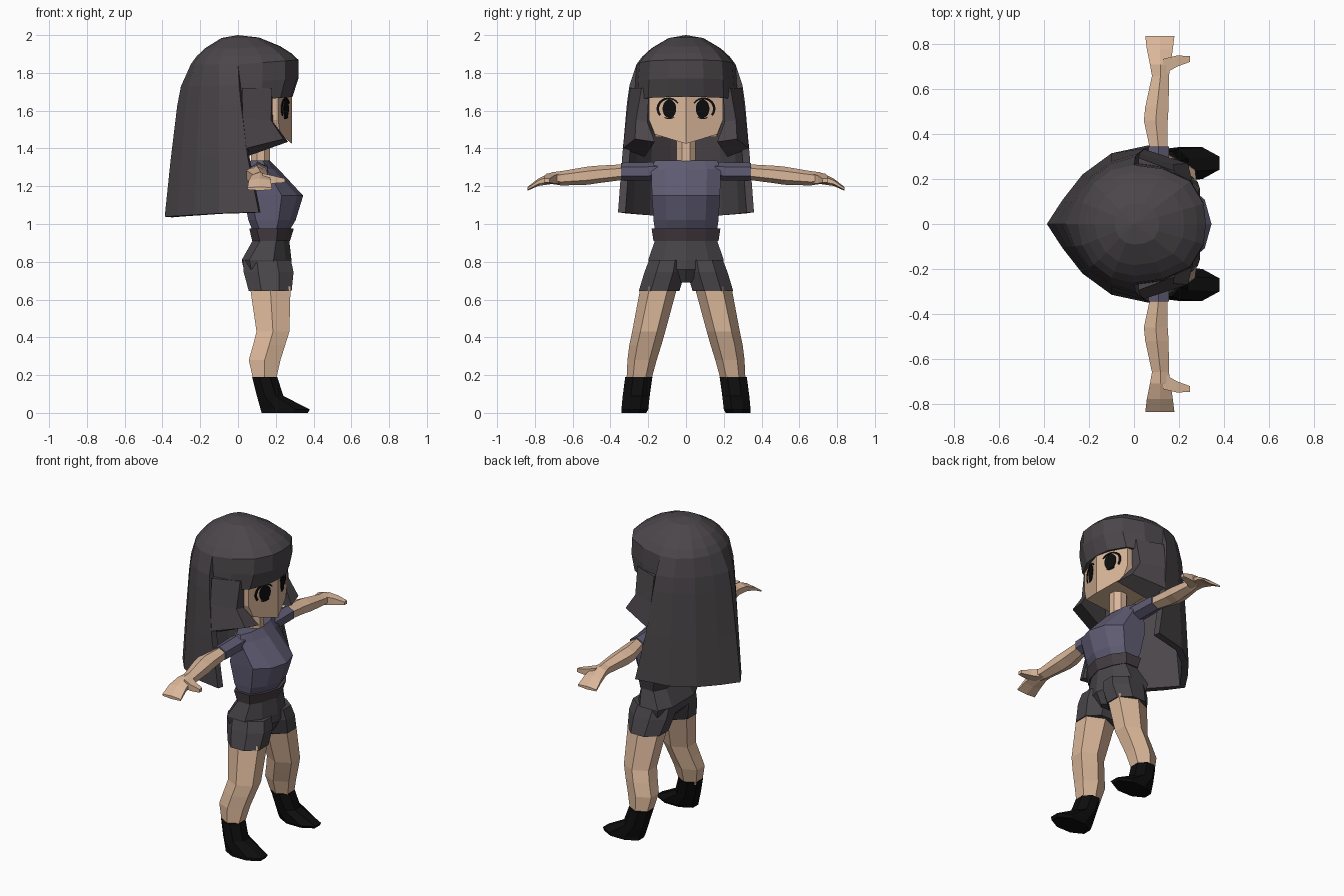
import bpy, bmesh, math
from mathutils import Vector

if "Cube" in bpy.data.objects:
    bpy.data.objects.remove(bpy.data.objects["Cube"])


def material(name, rgb):
    m = bpy.data.materials.new(name)
    m.diffuse_color = (*rgb, 1)
    m.use_nodes = True
    m.node_tree.nodes["Principled BSDF"].inputs["Base Color"].default_value = m.diffuse_color
    return m


SKIN = material("skin", (0.70, 0.47, 0.32))
HAIR = material("dark hair", (0.070, 0.061, 0.068))
SHIRT = material("slate shirt", (0.115, 0.107, 0.172))
SHORTS = material("charcoal shorts", (0.066, 0.060, 0.066))
BELT = material("brown grey belt", (0.060, 0.046, 0.055))
BLACK = material("black", (0.004, 0.004, 0.004))


def finish(name, bm, mat, mirror=False, thickness=0):
    bmesh.ops.remove_doubles(bm, verts=bm.verts, dist=0.0005)
    bmesh.ops.recalc_face_normals(bm, faces=bm.faces)
    me = bpy.data.meshes.new(name)
    bm.to_mesh(me)
    bm.free()
    me.materials.append(mat)
    ob = bpy.data.objects.new(name, me)
    bpy.context.collection.objects.link(ob)
    if thickness:
        mod = ob.modifiers.new("thickness", 'SOLIDIFY')
        mod.thickness = thickness
        mod.offset = -1
    if mirror:
        mod = ob.modifiers.new("mirror", 'MIRROR')
        mod.use_axis = (False, True, False)
        mod.use_clip = False
        mod.use_mirror_merge = False
    return ob


def bridge(bm, rows, closed=True, caps=True):
    vs = [[bm.verts.new(p) for p in r] for r in rows]
    n = len(rows[0])
    for a, b in zip(vs, vs[1:]):
        for i in range(n if closed else n - 1):
            j = (i + 1) % n
            bm.faces.new((a[i], a[j], b[j], b[i]))
    if caps:
        bm.faces.new(vs[0])
        bm.faces.new(vs[-1])


def loft(name, rows, mat, mirror=False):
    bm = bmesh.new()
    bridge(bm, rows)
    return finish(name, bm, mat, mirror)


def ring(c, a, b, n=6):
    """Polygon ring with exact half extents a and b about c."""
    ts = [2 * math.pi * (i + 0.5) / n for i in range(n)]
    ka, kb = max(math.cos(t) for t in ts), max(math.sin(t) for t in ts)
    c, a, b = Vector(c), Vector(a), Vector(b)
    return [c + a * math.cos(t) / ka + b * math.sin(t) / kb for t in ts]


def level(z, x0, x1, y0, y1, n=8):
    return ring(((x0 + x1) / 2, (y0 + y1) / 2, z), ((x1 - x0) / 2, 0, 0), (0, (y1 - y0) / 2, 0), n)


def body(z, back, front, w, bow=0.03):
    """Boxy body section with a softly pointed front."""
    half = [(front - bow, 0.6 * w), (front - 0.36 * (front - back), w),
            (back + 0.04, w), (back, 0.55 * w)]
    pts = [(front, 0)] + half + [(back, 0)] + [(x, -y) for x, y in reversed(half)]
    return [(x, y, z) for x, y in pts]


# Torso, belt and shorts
loft("shirt", [body(0.97, 0.075, 0.275, 0.165), body(1.02, 0.055, 0.305, 0.172),
               body(1.15, 0.03, 0.345, 0.18), body(1.29, 0.04, 0.215, 0.185),
               body(1.335, 0.065, 0.17, 0.165, 0.01)], SHIRT)
loft("belt", [body(0.91, 0.075, 0.275, 0.172), body(0.975, 0.06, 0.295, 0.182)], BELT)
loft("shorts_hips", [body(0.69, 0.1, 0.25, 0.06), body(0.76, 0.03, 0.285, 0.19),
                     body(0.81, 0.02, 0.283, 0.2), body(0.925, 0.085, 0.27, 0.16)], SHORTS)
loft("shorts_leg", [level(0.645, 0.057, 0.284, 0.035, 0.25),
                    level(0.745, 0.03, 0.294, 0.005, 0.22),
                    level(0.81, 0.025, 0.28, 0.0, 0.195)], SHORTS, True)

# Legs and boots
loft("leg", [level(z, *e, n=6) for z, *e in [
    (0.67, 0.063, 0.278, 0.045, 0.24), (0.43, 0.098, 0.272, 0.11, 0.285),
    (0.36, 0.08, 0.25, 0.13, 0.30), (0.28, 0.057, 0.225, 0.155, 0.31),
    (0.17, 0.082, 0.2, 0.185, 0.315)]], SKIN, True)
loft("boot", [level(z, *e) for z, *e in [
    (0.19, 0.075, 0.208, 0.178, 0.322), (0.09, 0.1, 0.24, 0.192, 0.335),
    (0.018, 0.12, 0.38, 0.2, 0.342), (0.0, 0.125, 0.37, 0.21, 0.342)]], BLACK, True)


# Arms with sleeves, flat hands and thumbs
def arm_ring(y, cx, cz, rx, rz):
    return ring((cx, y, cz), (rx, 0, 0), (0, 0, rz))


loft("sleeve", [arm_ring(0.15, 0.11, 1.28, 0.05, 0.048),
                arm_ring(0.345, 0.11, 1.277, 0.045, 0.047)], SHIRT, True)
loft("arm", [arm_ring(*r) for r in [
    (0.33, 0.11, 1.275, 0.038, 0.041), (0.46, 0.097, 1.263, 0.053, 0.046),
    (0.52, 0.102, 1.256, 0.052, 0.048), (0.66, 0.118, 1.242, 0.038, 0.038),
    (0.71, 0.117, 1.243, 0.046, 0.031), (0.78, 0.115, 1.222, 0.058, 0.02),
    (0.838, 0.115, 1.187, 0.065, 0.01)]], SKIN, True)
loft("thumb", [ring((x, y, z), (0, r, 0), (0, 0, r * 0.8), 4) for x, y, z, r in [
    (0.13, 0.70, 1.24, 0.035), (0.19, 0.725, 1.235, 0.025), (0.25, 0.735, 1.23, 0.013)]], SKIN, True)

# Neck and head: face is two planes meeting in a centre ridge
loft("neck", [level(1.31, 0.07, 0.17, -0.05, 0.05), level(1.47, 0.07, 0.17, -0.05, 0.05)], SKIN)
FACE, SLOPE = 0.285, 0.37


def head_row(z_front, z_side, z_back, w, back):
    fx = FACE - SLOPE * w
    return [(FACE, 0, z_front), (fx, w, z_side), (0.05, w, z_back), (back, w * 0.6, z_back),
            (back, -w * 0.6, z_back), (0.05, -w, z_back), (fx, -w, z_side)]


loft("head", [head_row(1.425, 1.475, 1.46, 0.165, 0.0), head_row(1.55, 1.55, 1.55, 0.195, -0.12),
              head_row(1.70, 1.70, 1.70, 0.195, -0.16), head_row(1.78, 1.78, 1.78, 0.18, -0.15)], SKIN)


# Eyes and lashes as thin plates on the face planes
def on_face(y, z, lift):
    return (FACE - SLOPE * abs(y) + lift, y, z)


def face_strip(name, outer, inner):
    loft(name, [[on_face(*p, 0.004) for p in (a, b)] + [on_face(*p, -0.003) for p in (b, a)]
                for a, b in zip(outer, inner)], BLACK, True)


def arc(cy, cz, ry, rz, t0, t1, n=12):
    ts = [math.radians(t0 + (t1 - t0) * i / n) for i in range(n + 1)]
    return [(cy + ry * math.cos(t), cz + rz * math.sin(t)) for t in ts]


loft("iris", [[on_face(y, z, l) for y, z in arc(0.088, 1.61, 0.036, 0.049, 0, 345, 23)]
              for l in (-0.003, 0.004)], BLACK, True)
face_strip("upper_lash", arc(0.093, 1.61, 0.063, 0.06, -40, 150), arc(0.09, 1.61, 0.053, 0.05, -35, 145))
face_strip("lower_lash", arc(0.09, 1.61, 0.05, 0.055, 235, 300, 6), arc(0.09, 1.61, 0.046, 0.049, 235, 300, 6))

# Hair: dome, fringe and long tapered back in one thick shell
front = [(0.32, 0), (0.31, 0.09), (0.25, 0.19), (0.13, 0.245), (0, 0.262)]
back_top = [(0, 0.262), (-0.10, 0.24), (-0.18, 0.18), (-0.23, 0.095), (-0.25, 0)]
back_low = [(0, 0.36), (-0.10, 0.315), (-0.23, 0.22), (-0.32, 0.105), (-0.388, 0)]


def rim_z(x):
    return 1.845 + 0.075 * max(0, x)


def flip(pts):
    return [(x, -y, z) for x, y, z in reversed(pts)]


bm = bmesh.new()
outline = front + back_top[1:]
dome = []
for s, h in [(0, 1), (0.35, 0.9), (0.7, 0.55), (0.88, 0.27), (1, 0)]:
    half = [(x * s, y * s, rim_z(x) + (2.0 - rim_z(x)) * h) for x, y in outline]
    dome.append(half + flip(half)[1:-1])
vs_top = dome[1]
bridge(bm, dome[1:], caps=False)
tip = bm.verts.new((0, 0, 2.0))
tops = [bm.verts.new(p) for p in vs_top]
for i in range(len(tops)):
    bm.faces.new((tip, tops[i], tops[(i + 1) % len(tops)]))
fringe = []
for drop, sx, sy in [(0, 1, 1), (0.5, 1.0, 1.03), (1, 0.9, 1.05)]:
    half = [(x * sx, y * sy, rim_z(x) * (1 - drop) + (1.65 + 0.07 * x) * drop) for x, y in front]
    fringe.append(flip(half) + half[1:])
bridge(bm, fringe, closed=False, caps=False)
mane = []
for z, t in [(1.845, 0), (1.73, 0.38), (1.63, 0.52), (1.35, 0.77), (1.05, 1)]:
    half = []
    for (ax, ay), (bx, by) in zip(back_top, back_low):
        x = ax + (bx - ax) * t
        half.append((x, ay + (by - ay) * t, z + 0.06 * t * (x + 0.2)))
    half[0] = (0.11 * t ** 3, half[0][1], half[0][2])
    mane.append(half + flip(half)[1:])
bridge(bm, mane, closed=False, caps=False)
finish("hair", bm, HAIR, thickness=0.04)

# Side locks curling forward around the jaw
loft("side_lock", [
    [(0.02, 0.295, 1.72), (0.18, 0.235, 1.72), (0.18, 0.195, 1.72), (0.02, 0.2, 1.72)],
    [(0.025, 0.315, 1.56), (0.175, 0.265, 1.55), (0.185, 0.205, 1.54), (0.025, 0.22, 1.54)],
    [(0.04, 0.335, 1.40), (0.24, 0.27, 1.45), (0.265, 0.165, 1.435), (0.04, 0.22, 1.355)]], HAIR, True)
